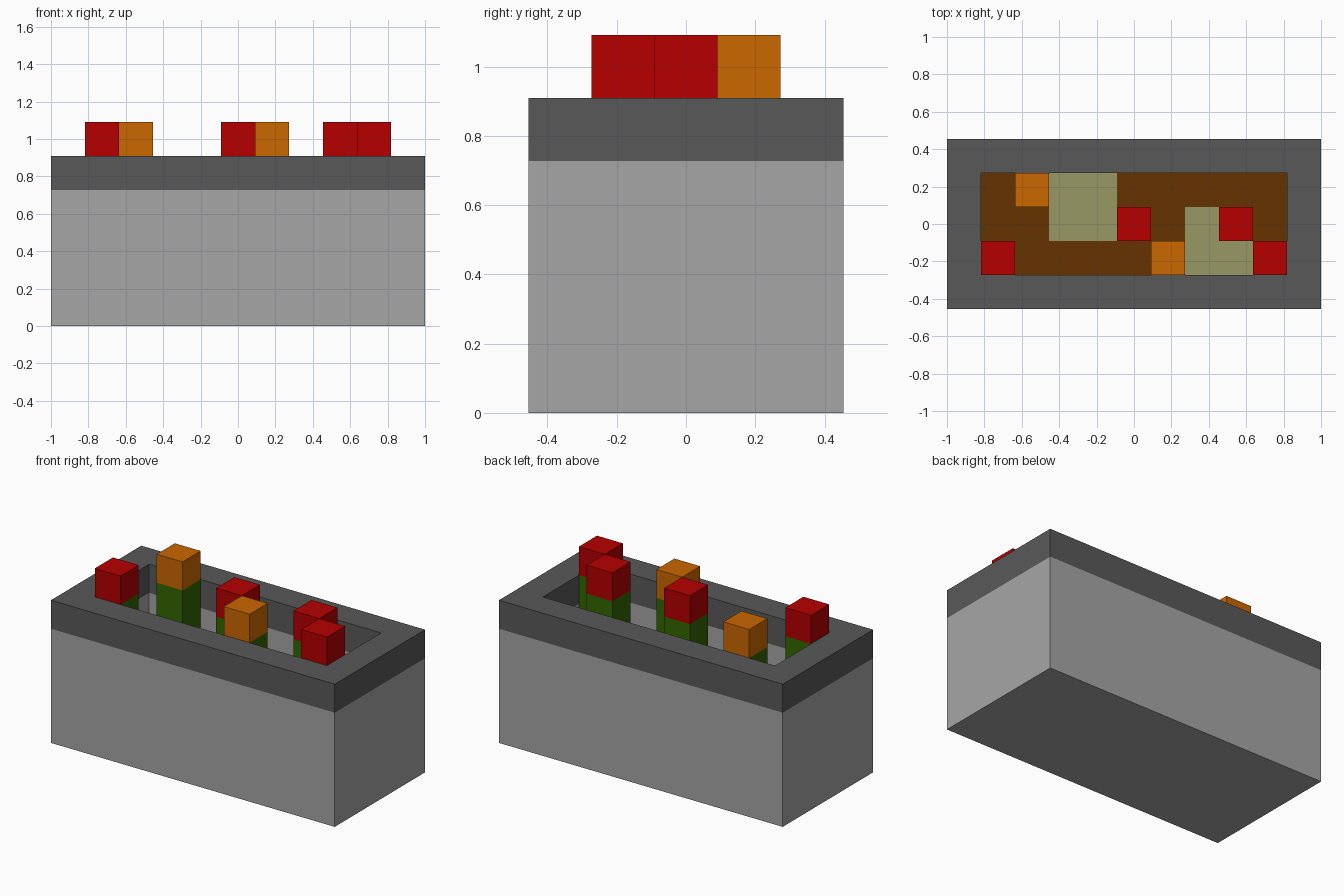
import bpy, bmesh
from mathutils import Matrix, Vector

if "Cube" in bpy.data.objects:
    bpy.data.objects.remove(bpy.data.objects["Cube"], do_unlink=True)

U = 2 / 11  # one block


def material(name, rgb):
    """Flat material from 0-255 sRGB values."""
    lin = [((c / 255 + 0.055) / 1.055) ** 2.4 if c > 10 else c / 255 / 12.92 for c in rgb]
    mat = bpy.data.materials.new(name)
    mat.use_nodes = True
    mat.diffuse_color = (*lin, 1)
    mat.node_tree.nodes["Principled BSDF"].inputs["Base Color"].default_value = (*lin, 1)
    return mat


stone = material("light stone", (166, 166, 166))
dark_stone = material("dark stone", (89, 89, 89))
earth = material("brown soil", (102, 52, 0))
moss = material("olive moss", (153, 153, 102))
green = material("stem green", (51, 102, 0))
red = material("red petals", (182, 0, 0))
orange = material("orange petals", (203, 103, 0))


def finish(name, bm, *mats):
    bmesh.ops.recalc_face_normals(bm, faces=bm.faces)
    mesh = bpy.data.meshes.new(name)
    bm.to_mesh(mesh)
    bm.free()
    for mat in mats:
        mesh.materials.append(mat)
    obj = bpy.data.objects.new(name, mesh)
    bpy.context.collection.objects.link(obj)


def box(bm, nx, ny, z0, z1, ix=0, iy=0):
    """Box measured in blocks, centred on a cell, from level z0 to z1."""
    centre = Vector((ix, iy, (z0 + z1) / 2)) * U
    size = Matrix.Diagonal((nx * U, ny * U, (z1 - z0) * U, 1))
    bmesh.ops.create_cube(bm, size=1, matrix=Matrix.Translation(centre) @ size)


def plane(bm, nx, ny, z):
    """Flat sheet of block-sized cells at level z."""
    size = Matrix.Diagonal((nx * U, ny * U, 1, 1))
    bmesh.ops.create_grid(bm, x_segments=nx, y_segments=ny, size=0.5,
                          matrix=Matrix.Translation((0, 0, z * U)) @ size)


# Trough body: inset the top and push it down into a cavity
bm = bmesh.new()
box(bm, 11, 5, 0, 4)
inner = max(bm.faces, key=lambda f: f.calc_center_median().z)
bmesh.ops.inset_region(bm, faces=[inner], thickness=U, use_even_offset=True)
inner = bmesh.ops.extrude_discrete_faces(bm, faces=[inner])["faces"][0]
bmesh.ops.translate(bm, verts=inner.verts, vec=(0, 0, -2 * U))
finish("trough_body", bm, stone)

# Rim: four bars around the opening, joined from the outer ring of cells
bm = bmesh.new()
plane(bm, 11, 5, 4)
middle = [f for f in bm.faces
          if abs(f.calc_center_median().x) < 4.5 * U and abs(f.calc_center_median().y) < 1.5 * U]
bmesh.ops.delete(bm, geom=middle, context="FACES")
ring = bmesh.ops.extrude_face_region(bm, geom=bm.faces[:], use_keep_orig=True)
bmesh.ops.translate(bm, vec=(0, 0, U),
                    verts=[v for v in ring["geom"] if isinstance(v, bmesh.types.BMVert)])
bmesh.ops.dissolve_limit(bm, angle_limit=0.01, verts=bm.verts[:], edges=bm.edges[:])
finish("trough_rim", bm, dark_stone)

# Soil surface with moss patches chosen by cell
moss_cells = {(-2, 0), (-1, 0), (-2, 1), (-1, 1), (2, -1), (3, -1), (2, 0)}
bm = bmesh.new()
plane(bm, 9, 3, 3)
for f in bm.faces:
    c = f.calc_center_median() / U
    f.material_index = int((round(c.x), round(c.y)) in moss_cells)
finish("soil", bm, earth, moss)

# Flowers: green stem with a block of petals on top
flowers = [(-4, -1, red), (0, 0, red), (3, 0, red), (4, -1, red),
           (-3, 1, orange), (1, -1, orange)]
for n, (ix, iy, petals) in enumerate(flowers, 1):
    for part, z0, z1, mat in (("stem", 3, 5, green), ("petals", 5, 6, petals)):
        bm = bmesh.new()
        box(bm, 1, 1, z0, z1, ix, iy)
        finish(f"flower_{part}_{n}", bm, mat)
